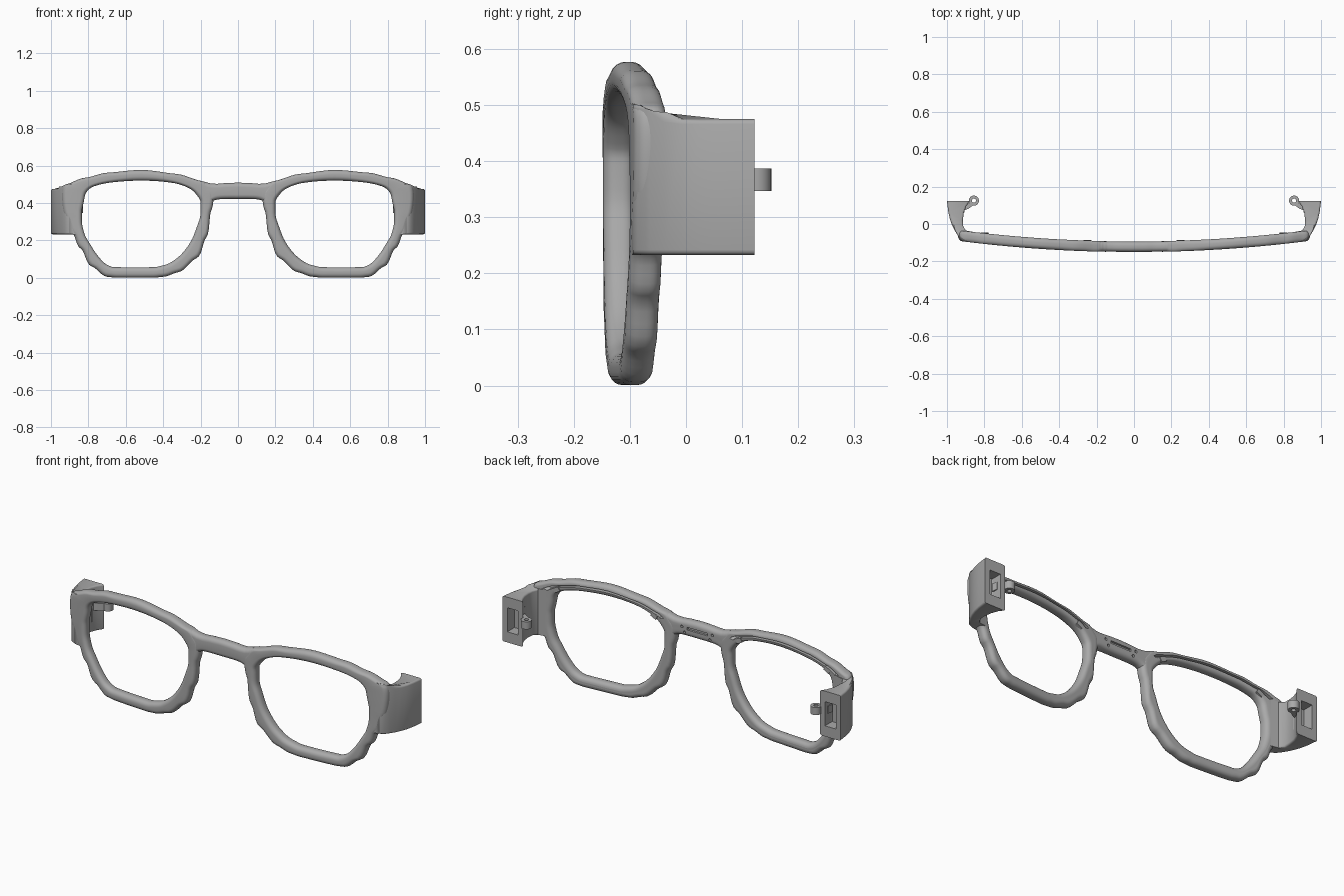
import bpy, bmesh, math
from mathutils import Vector, Matrix

if "Cube" in bpy.data.objects:
    bpy.data.objects.remove(bpy.data.objects["Cube"])

mat = bpy.data.materials.new("frame_grey")
mat.use_nodes = True
GREY = (0.4, 0.4, 0.4, 1)
mat.diffuse_color = GREY
mat.node_tree.nodes["Principled BSDF"].inputs["Base Color"].default_value = GREY


def finish(bm, name, mirror=True, angle=35):
    """Turn a bmesh into a smooth-shaded object, mirrored across x."""
    bmesh.ops.recalc_face_normals(bm, faces=bm.faces)
    me = bpy.data.meshes.new(name)
    bm.to_mesh(me)
    bm.free()
    me.materials.append(mat)
    ob = bpy.data.objects.new(name, me)
    bpy.context.collection.objects.link(ob)
    if mirror:
        ob.modifiers.new("mirror", 'MIRROR').use_mirror_merge = False
    shade(ob, angle)
    return ob


def shade(ob, angle=35):
    bpy.ops.object.select_all(action='DESELECT')
    ob.select_set(True)
    bpy.context.view_layer.objects.active = ob
    bpy.ops.object.shade_smooth_by_angle(angle=math.radians(angle))


def loft(rings, closed):
    """Skin a row of equal rings, capping the ends when open."""
    bm = bmesh.new()
    rows = [[bm.verts.new(p) for p in ring] for ring in rings]
    n = len(rows[0])
    for a, b in zip(rows, rows[1:] + rows[:1] if closed else rows[1:]):
        for i in range(n):
            j = (i + 1) % n
            bm.faces.new((a[i], a[j], b[j], b[i]))
    if not closed:
        bm.faces.new(rows[0])
        bm.faces.new(rows[-1])
    return bm


def front_y(x):
    return -0.15 + 0.068 * x * x


def smooth_path(pts, closed, steps=6):
    """Hermite curve through the points, tangents scaled to each span."""
    n, out = len(pts), []

    def at(i):
        return pts[i % n] if closed else pts[max(0, min(n - 1, i))]
    for i in range(n if closed else n - 1):
        a, b = at(i), at(i + 1)
        span = (b - a).length
        ta = (b - at(i - 1)).normalized() * span
        tb = (at(i + 2) - a).normalized() * span
        for k in range(steps):
            t = k / steps
            out.append(a * (2*t**3 - 3*t*t + 1) + ta * (t**3 - 2*t*t + t)
                       + b * (3*t*t - 2*t**3) + tb * (t**3 - t*t))
    return out if closed else out + [pts[-1]]


def section(p, depth=0.057, radius=0.023, inset=0.0, groove=0.0):
    """Rounded cross-section between an inner and an outer outline point."""
    inner, outer = Vector((p[0], p[1])), Vector((p[2], p[3]))
    w = (outer - inner).length
    r = min(radius, w * 0.45)
    lo, hi = inset, depth - inset
    prof = []
    corners = ((r, lo + r, 180), (w - r, lo + r, 270),
               (w - r, hi - r, 0), (r, hi - r, 90))
    for c, (s, y, start) in enumerate(corners):
        for k in range(6):
            a = math.radians(start + 18 * k)
            prof.append((s + r * math.cos(a), y + r * math.sin(a)))
        if c == 2:
            # channel along the back face
            for f, d in ((0.6, 0), (0.59, groove), (0.41, groove), (0.4, 0)):
                prof.append((w * f, hi - d))
    ring = []
    for s, y in prof:
        q = inner.lerp(outer, s / w)
        ring.append((q.x, front_y(q.x) + y, q.y))
    return ring


# Rims: pairs of inner and outer outline points (x, z, x, z)
rim_pairs = [Vector(v) for v in (
    (.222, .445, .135, .47), (.285, .49, .19, .517), (.38, .512, .33, .556),
    (.515, .52, .515, .577), (.65, .513, .70, .562), (.745, .497, .82, .535),
    (.805, .465, .92, .50), (.826, .40, .94, .42), (.835, .33, .92, .32),
    (.825, .25, .885, .235), (.795, .187, .845, .16), (.73, .095, .78, .06),
    (.68, .061, .70, .006), (.64, .057, .65, .001), (.46, .057, .45, .001),
    (.425, .061, .40, .006), (.355, .085, .32, .03), (.275, .16, .222, .105),
    (.222, .267, .17, .215), (.20, .375, .143, .36))]
rings = []
for p in smooth_path(rim_pairs, True):
    on_brow = p[1] > 0.47 and p[3] > 0.5
    rings.append(section(p, groove=0.022 if on_brow else 0))
finish(loft(rings, True), "rims")

# Bridge: bottom and top heights across the nose
half = ((0, .422, .509), (.06, .422, .507), (.11, .419, .503),
        (.14, .408, .504), (.158, .392, .508), (.178, .385, .514))
row = [(-x, a, b) for x, a, b in half[:0:-1]] + list(half)
bridge_pts = [Vector((x, a, x, b)) for x, a, b in row]
bridge = finish(loft([section(p, inset=0.001)
                      for p in smooth_path(bridge_pts, False, 4)], False),
                "bridge", mirror=False)

# Slot and pin holes in the back of the bridge
bm = bmesh.new()
back = front_y(0) + 0.057
bmesh.ops.create_cube(bm, size=1, matrix=Matrix.Translation((0, back, .468))
                      @ Matrix.Diagonal((.12, .024, .014, 1)))
for x, z in ((.09, .472), (-.09, .472), (.075, .444), (-.075, .444)):
    bmesh.ops.create_cone(bm, cap_ends=True, segments=16, radius1=.007,
                          radius2=.007, depth=.024,
                          matrix=Matrix.Translation((x, back, z))
                          @ Matrix.Rotation(math.pi / 2, 4, 'X'))
cutter = finish(bm, "bridge_cutter", mirror=False)
cutter.hide_render = True
cut = bridge.modifiers.new("holes", 'BOOLEAN')
cut.operation = 'DIFFERENCE'
cut.object = cutter
bpy.context.view_layer.objects.active = bridge
bpy.ops.object.modifier_apply(modifier="holes")
bpy.data.objects.remove(cutter)
shade(bridge)

# Endpieces: plan profile raised from bottom to a top that steps up in front
plan = ((.86, -.097), (.905, -.094), (.923, -.086), (.94, -.064),
        (.957, -.038), (.972, -.008), (.984, .025), (.993, .065), (1, .122),
        (.878, .122), (.897, .095), (.91, .06), (.915, .02), (.913, -.01),
        (.90, -.035), (.86, -.042))


def top_z(y):
    t = max(0, min(1, (-0.025 - y) / 0.055))
    return 0.475 + 0.028 * t * t * (3 - 2 * t)


bm = loft([[(x, y, .233) for x, y in plan],
           [(x, y, top_z(y)) for x, y in plan]], False)
bmesh.ops.recalc_face_normals(bm, faces=bm.faces)
rear = max(bm.faces, key=lambda f: f.calc_center_median().y)
# Rectangular socket in the rear face
bmesh.ops.inset_region(bm, faces=[rear], thickness=.041)
mid = rear.calc_center_median()
for v in rear.verts:
    v.co.z = mid.z + (v.co.z - mid.z) * 0.7
pit = bmesh.ops.extrude_discrete_faces(bm, faces=[rear])["faces"][0]
bmesh.ops.translate(bm, verts=pit.verts, vec=(0, -.06, 0))
# Softened top and bottom edges
soft = [e for e in bm.edges
        if max(v.co.y for v in e.verts) < .123
        and min(v.co.y for v in e.verts) < .06 + .059
        and min(v.co.x for v in e.verts) > .861
        and abs(e.verts[0].co.z - e.verts[1].co.z) < .05
        and all(v.co.z < .24 or v.co.z > .47 for v in e.verts)]
bmesh.ops.bevel(bm, geom=soft, offset=.009, segments=3, profile=.5,
                affect='EDGES', clamp_overlap=True)
finish(bm, "endpieces", angle=40)

# Hinge knuckles with a pin hole
cx, cy, z0, z1 = .856, .125, .347, .387
knuckle = []
for k in range(32):
    a = 2 * math.pi * k / 32
    knuckle.append([(cx + r * math.cos(a), cy + r * math.sin(a), z)
                    for r, z in ((.011, z0), (.027, z0), (.027, z1), (.011, z1))])
finish(loft(knuckle, True), "hinge_knuckles")

# Arms joining the knuckles to the endpieces
arm = ((.872, .116), (.89, .108), (.91, .10), (.915, .07), (.885, .082), (.858, .101))
finish(loft([[(x, y, z) for x, y in arm] for z in (z0, z1)], False), "hinge_arms")

# Small retaining nubs behind the brow corners
bm = bmesh.new()
for x, z, tilt in ((.25, .488, -.45), (.80, .495, .5)):
    bmesh.ops.create_cube(bm, size=1,
                          matrix=Matrix.Translation((x, front_y(x) + .05, z))
                          @ Matrix.Rotation(tilt, 4, 'Y')
                          @ Matrix.Diagonal((.035, .02, .024, 1)))
finish(bm, "retaining_nubs")
